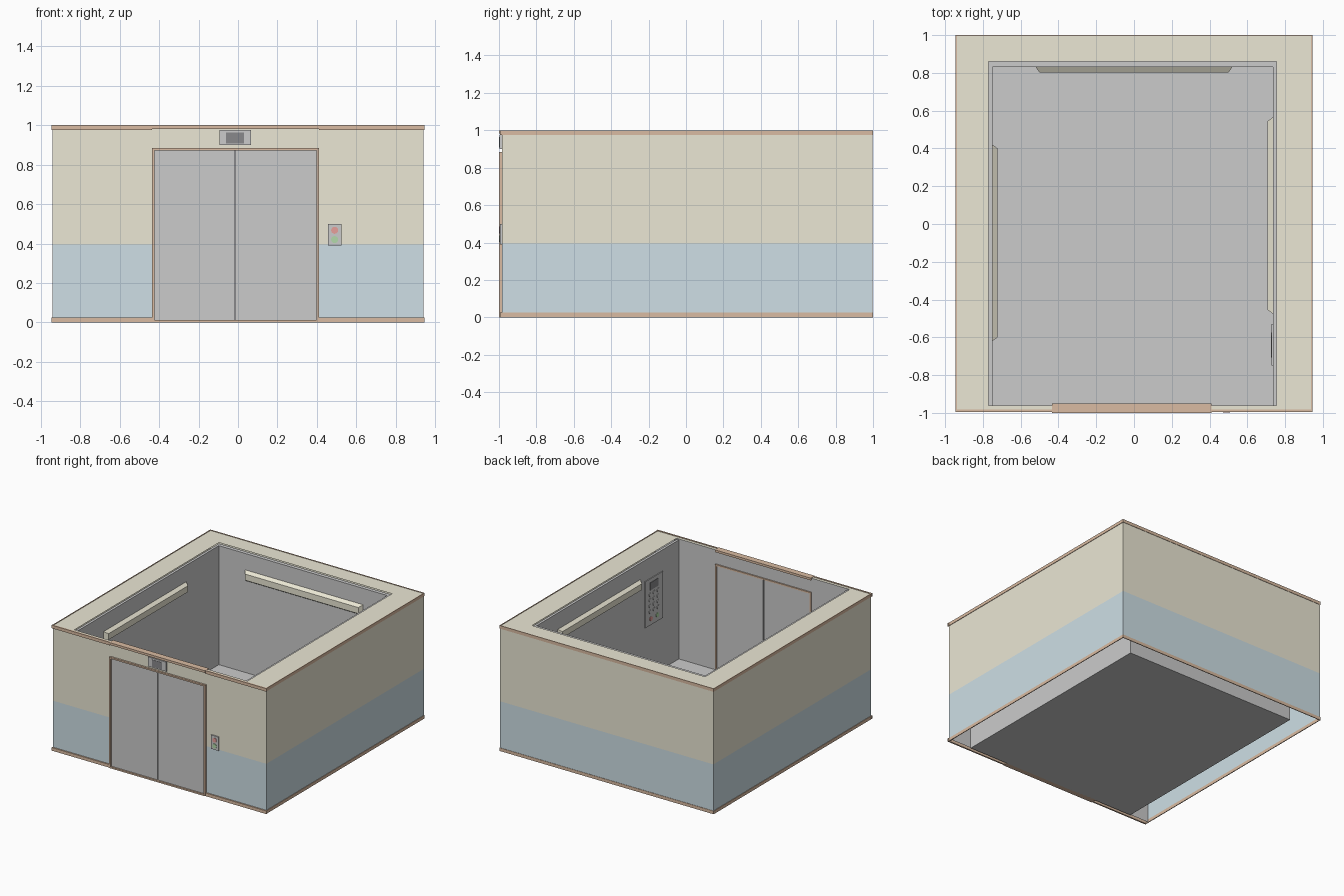
import bpy, bmesh
from math import pi
from mathutils import Matrix, Vector

if "Cube" in bpy.data.objects:
    bpy.data.objects.remove(bpy.data.objects["Cube"])


def material(name, rgb):
    m = bpy.data.materials.new(name)
    m.diffuse_color = (*rgb, 1)
    m.use_nodes = True
    m.node_tree.nodes["Principled BSDF"].inputs["Base Color"].default_value = m.diffuse_color
    return m


CREAM = material("cream_paint", (0.83, 0.80, 0.66))
BLUE = material("blue_paint", (0.62, 0.74, 0.79))
BROWN = material("brown_trim", (0.70, 0.50, 0.36))
DARK = material("dark_screen", (0.25, 0.25, 0.26))
RED = material("red_button", (0.80, 0.35, 0.33))
GREEN = material("green_button", (0.45, 0.70, 0.40))


def finish(name, bm, mat):
    bmesh.ops.recalc_face_normals(bm, faces=bm.faces)
    me = bpy.data.meshes.new(name)
    bm.to_mesh(me)
    bm.free()
    ob = bpy.data.objects.new(name, me)
    bpy.context.collection.objects.link(ob)
    if mat:
        me.materials.append(mat)
    return ob


def box(name, x, y, z, mat=None):
    """Box from ranges."""
    bm = bmesh.new()
    size = [r[1] - r[0] for r in (x, y, z)]
    mid = [(r[0] + r[1]) / 2 for r in (x, y, z)]
    bmesh.ops.create_cube(bm, size=1, matrix=Matrix.Translation(mid) @ Matrix.Diagonal((*size, 1)))
    return finish(name, bm, mat)


def sheet(name, a, b, mat=None):
    """Axis-aligned rectangle between opposite corners a and b."""
    a, b = Vector(a), Vector(b)
    i, j = [k for k in range(3) if abs(a[k] - b[k]) > 1e-6]
    p, q = a.copy(), a.copy()
    p[i], q[j] = b[i], b[j]
    bm = bmesh.new()
    bm.faces.new([bm.verts.new(v) for v in (a, p, b, q)])
    return finish(name, bm, mat)


def rail(name, centre, angle, length):
    """Wall rail with bevelled edges, its back on the wall, facing local -y."""
    bm = bmesh.new()
    bmesh.ops.create_cube(bm, size=1, matrix=Matrix.Translation((0, -0.014, 0))
                          @ Matrix.Diagonal((length, 0.028, 0.085, 1)))
    for v in bm.verts:
        if v.co.y < -0.02:
            v.co.x -= 0.02 if v.co.x > 0 else -0.02
            v.co.z -= 0.018 if v.co.z > 0 else -0.018
    bm.transform(Matrix.Translation(centre) @ Matrix.Rotation(angle, 4, 'Z'))
    return finish(name, bm, CREAM)


def button(name, pos, axis, r, mat, sides=16):
    bm = bmesh.new()
    rot = Matrix.Rotation(pi / 2, 4, 'X' if axis == 'y' else 'Y')
    bmesh.ops.create_cone(bm, cap_ends=True, segments=sides, radius1=r, radius2=r, depth=0.006,
                          matrix=Matrix.Translation(pos) @ rot)
    return finish(name, bm, mat)


X0, X1, F, B = -0.94, 0.94, -0.985, 0.997      # outer shell
CX0, CX1, CB, IF = -0.77, 0.755, 0.86, -0.96   # car outside, inner front face
D0, D1, DH = -0.435, 0.41, 0.885               # door opening with frame
SPLIT, TOP = 0.395, 0.996

# Two-tone outer walls
for tone, z0, z1, mat in (("lower", 0.003, SPLIT, BLUE), ("upper", SPLIT, TOP, CREAM)):
    sheet(f"left_wall_{tone}", (X0, F, z0), (X0, B, z1), mat)
    sheet(f"right_wall_{tone}", (X1, F, z0), (X1, B, z1), mat)
    sheet(f"back_wall_{tone}", (X0, B, z0), (X1, B, z1), mat)
    top = min(z1, DH)
    sheet(f"front_left_wall_{tone}", (X0, F, z0), (D0, F, top), mat)
    sheet(f"front_right_wall_{tone}", (D1, F, z0), (X1, F, top), mat)
sheet("front_wall_over_door", (X0, F, DH), (X1, F, TOP), CREAM)

# Grey inner face of the front wall
sheet("inner_front_left", (X0, IF, 0.003), (D0, IF, DH))
sheet("inner_front_right", (D1, IF, 0.003), (X1, IF, DH))
sheet("inner_front_over_door", (X0, IF, DH), (X1, IF, TOP))

# Cream top rim
sheet("rim_left", (X0, IF, TOP), (CX0, B, TOP), CREAM)
sheet("rim_right", (CX1, IF, TOP), (X1, B, TOP), CREAM)
sheet("rim_back", (CX0, CB, TOP), (CX1, B, TOP), CREAM)
sheet("rim_front", (X0, F, TOP), (X1, IF, TOP), CREAM)

# Car floor and walls
box("car_floor", (CX0, CX1), (IF, CB), (0, 0.04))
box("car_left_wall", (CX0, -0.75), (IF, CB), (0.04, 0.988))
box("car_right_wall", (0.735, CX1), (IF, CB), (0.04, 0.988))
box("car_back_wall", (-0.75, 0.735), (0.83, CB), (0.04, 0.988))

# Brown trims along the top and bottom edges
for edge, z in (("bottom", (0, 0.025)), ("top", (0.975, 1.0))):
    box(f"left_trim_{edge}", (X0 - 0.004, X0 + 0.002), (F, 1), z, BROWN)
    box(f"right_trim_{edge}", (X1 - 0.002, X1 + 0.004), (F, 1), z, BROWN)
    box(f"back_trim_{edge}", (X0, X1), (B - 0.003, 1), z, BROWN)
    box(f"front_left_trim_{edge}", (X0 - 0.006, D0), (F - 0.01, F + 0.002), z, BROWN)
    box(f"front_right_trim_{edge}", (D1, X1 + 0.006), (F - 0.01, F + 0.002), z, BROWN)
box("cap_over_door", (D0, D1), (-1, -0.95), (0.982, 1.0), BROWN)

# Door frame and sliding doors
W = 0.012
box("door_frame_left", (D0, D0 + W), (-1, -0.95), (0, DH), BROWN)
box("door_frame_right", (D1 - W, D1), (-1, -0.95), (0, DH), BROWN)
box("door_frame_top", (D0 + W, D1 - W), (-1, -0.95), (DH - W, DH), BROWN)
box("door_sill", (D0 + W, D1 - W), (-1, -0.95), (0, W), BROWN)
box("left_door", (D0 + W, -0.02), (-0.987, -0.958), (W, DH - W))
box("right_door", (-0.01, D1 - W), (-0.987, -0.958), (W, DH - W))
box("door_seam", (-0.02, -0.01), (-0.98, -0.965), (W, DH - W), DARK)

# Floor display over the door
box("display_case", (-0.095, 0.065), (-0.997, F), (0.90, 0.975))
box("display_screen", (-0.06, 0.03), (-0.999, -0.996), (0.907, 0.963), DARK)

# Call panel beside the door
box("call_panel", (0.457, 0.524), (-0.994, F), (0.39, 0.50))
button("call_button_up", (0.49, -0.995, 0.467), 'y', 0.018, RED)
button("call_button_down", (0.49, -0.995, 0.42), 'y', 0.018, GREEN)

# Wall rails inside the car
rail("back_rail", (0, 0.83, 0.815), 0, 1.04)
rail("left_rail", (-0.75, -0.10, 0.815), pi / 2, 1.04)
rail("right_rail", (0.735, 0.045, 0.815), -pi / 2, 1.04)

# Control panel on the right wall of the car
box("control_panel", (0.729, 0.735), (-0.75, -0.53), (0.45, 0.82))
box("control_screen", (0.726, 0.73), (-0.69, -0.59), (0.73, 0.79), DARK)
for r in range(4):
    for c in range(3):
        button(f"floor_button_{r}_{c}", (0.728, -0.69 + 0.05 * c, 0.56 + 0.045 * r), 'x', 0.016, None)
button("alarm_button", (0.728, -0.60, 0.50), 'x', 0.018, RED)
button("open_button", (0.728, -0.68, 0.50), 'x', 0.018, GREEN)
